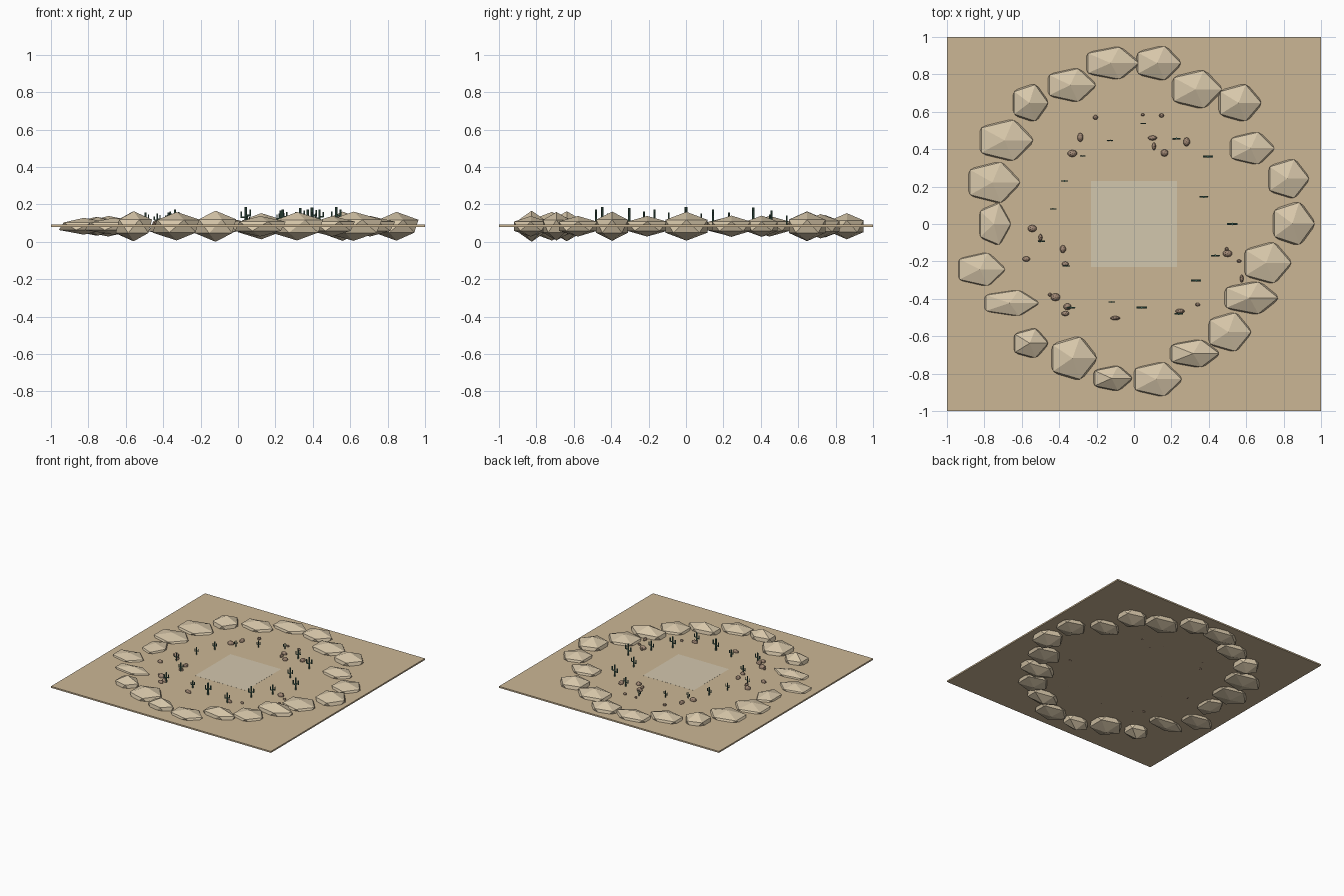
import bpy, bmesh, math
from mathutils import Matrix, Vector


def material(name, rgb):
    m = bpy.data.materials.new(name)
    m.diffuse_color = (*rgb, 1)
    return m


SAND = material("sand", (0.60, 0.47, 0.30))
STONE = material("stone", (0.68, 0.57, 0.40))
PAD = material("pad", (0.65, 0.57, 0.42))
GREEN = material("cactus_green", (0.06, 0.14, 0.10))
BROWN = material("pebble_brown", (0.36, 0.25, 0.18))


def finish(bm, name, mat):
    mesh = bpy.data.meshes.new(name)
    bm.to_mesh(mesh)
    bm.free()
    mesh.materials.append(mat)
    ob = bpy.data.objects.new(name, mesh)
    bpy.context.collection.objects.link(ob)
    return ob


def box(name, sx, sy, z0, z1, mat):
    bm = bmesh.new()
    bmesh.ops.create_cube(bm, size=1, matrix=Matrix.LocRotScale(
        Vector((0, 0, (z0 + z1) / 2)), None, Vector((sx, sy, z1 - z0))))
    return finish(bm, name, mat)


def blob(name, loc, scale, sub, mat):
    bm = bmesh.new()
    bmesh.ops.create_icosphere(bm, subdivisions=sub, radius=1,
                               matrix=Matrix.LocRotScale(Vector(loc), None, Vector(scale)))
    return finish(bm, name, mat)


def rod(bm, a, b, r):
    a, b = Vector(a), Vector(b)
    d = b - a
    rot = d.to_track_quat('Z', 'Y').to_matrix().to_4x4()
    bmesh.ops.create_cone(bm, cap_ends=True, segments=8, radius1=r, radius2=r,
                          depth=d.length, matrix=Matrix.Translation((a + b) / 2) @ rot)


# Desert floor and central pad
box("desert_floor", 2, 2, 0.080, 0.092, SAND)
box("center_pad", 0.46, 0.46, 0.082, 0.0925, PAD)

# Ring of large faceted boulders: x min, x max, y min, y max, half height
boulders = [
    (-.26, .025, .775, .945, .06), (.01, .25, .77, .95, .07),
    (-.465, -.205, .655, .83, .06), (.20, .47, .62, .82, .065),
    (-.65, -.46, .55, .745, .08), (.45, .68, .55, .745, .078),
    (-.83, -.54, .34, .555, .055), (.51, .75, .32, .49, .057),
    (-.89, -.61, .115, .33, .05), (.715, .935, .14, .345, .057),
    (-.83, -.66, -.11, .11, .05), (.74, .965, -.11, .115, .077),
    (-.945, -.69, -.33, -.155, .045), (.585, .84, -.315, -.10, .055),
    (-.805, -.51, -.49, -.355, .045), (.48, .77, -.48, -.31, .078),
    (-.645, -.46, -.715, -.56, .08), (.395, .625, -.68, -.475, .055),
    (-.445, -.20, -.83, -.605, .076), (.19, .455, -.765, -.62, .076),
    (-.22, -.01, -.89, -.76, .083), (-.005, .255, -.92, -.74, .055),
]
for x0, x1, y0, y1, rz in boulders:
    rx, ry = (x1 - x0) / 1.704, (y1 - y0) / 1.70
    blob("boulder", (x0 + .81 * rx, (y0 + y1) / 2, .083), (rx, ry, rz), 1, STONE)

# Ring of cacti at even angles: distance from centre, height
cacti = [(.525, .095), (.40, .082), (.535, .093), (.51, .075), (.54, .05), (.465, .055),
         (.455, .05), (.437, .065), (.44, .06), (.503, .065), (.426, .07), (.56, .08),
         (.434, .06), (.449, .095), (.537, .08), (.449, .09), (.467, .08)]
for i, (dist, h) in enumerate(cacti):
    a = math.tau * i / len(cacti)
    bm = bmesh.new()
    rod(bm, (0, 0, 0), (0, 0, h), .075 * h)
    for side, low, top in ((-1, .42, .74), (1, .52, .84)):
        x = side * .25 * h
        rod(bm, (0, 0, low * h), (x * 1.15, 0, low * h), .05 * h)
        rod(bm, (x, 0, low * h), (x, 0, top * h), .05 * h)
    ob = finish(bm, "cactus", GREEN)
    ob.location = (dist * math.cos(a), dist * math.sin(a), .0915)

# Small scattered pebbles: x, y, half width, half depth
pebbles = [
    (-.206, .57, .013, .013), (.046, .584, .010, .008), (.147, .58, .013, .011),
    (-.287, .463, .016, .024), (-.33, .377, .026, .019), (.099, .46, .024, .013),
    (.107, .415, .010, .021), (.163, .38, .021, .019), (.281, .439, .018, .024),
    (-.544, -.024, .024, .019), (-.50, -.072, .010, .019), (-.576, -.187, .021, .014),
    (-.38, -.134, .016, .021), (-.367, -.214, .019, .013), (.50, -.158, .026, .018),
    (.495, -.134, .010, .010), (.562, -.198, .013, .008), (.576, -.292, .010, .021),
    (.34, -.431, .013, .009), (.246, -.466, .024, .013), (-.10, -.503, .026, .011),
    (-.42, -.391, .026, .021), (-.356, -.442, .021, .018), (-.367, -.479, .021, .013),
    (-.449, -.378, .010, .010),
]
for x, y, rx, ry in pebbles:
    blob("pebble", (x, y, .097), (rx, ry, .5 * (rx + ry)), 2, BROWN)
